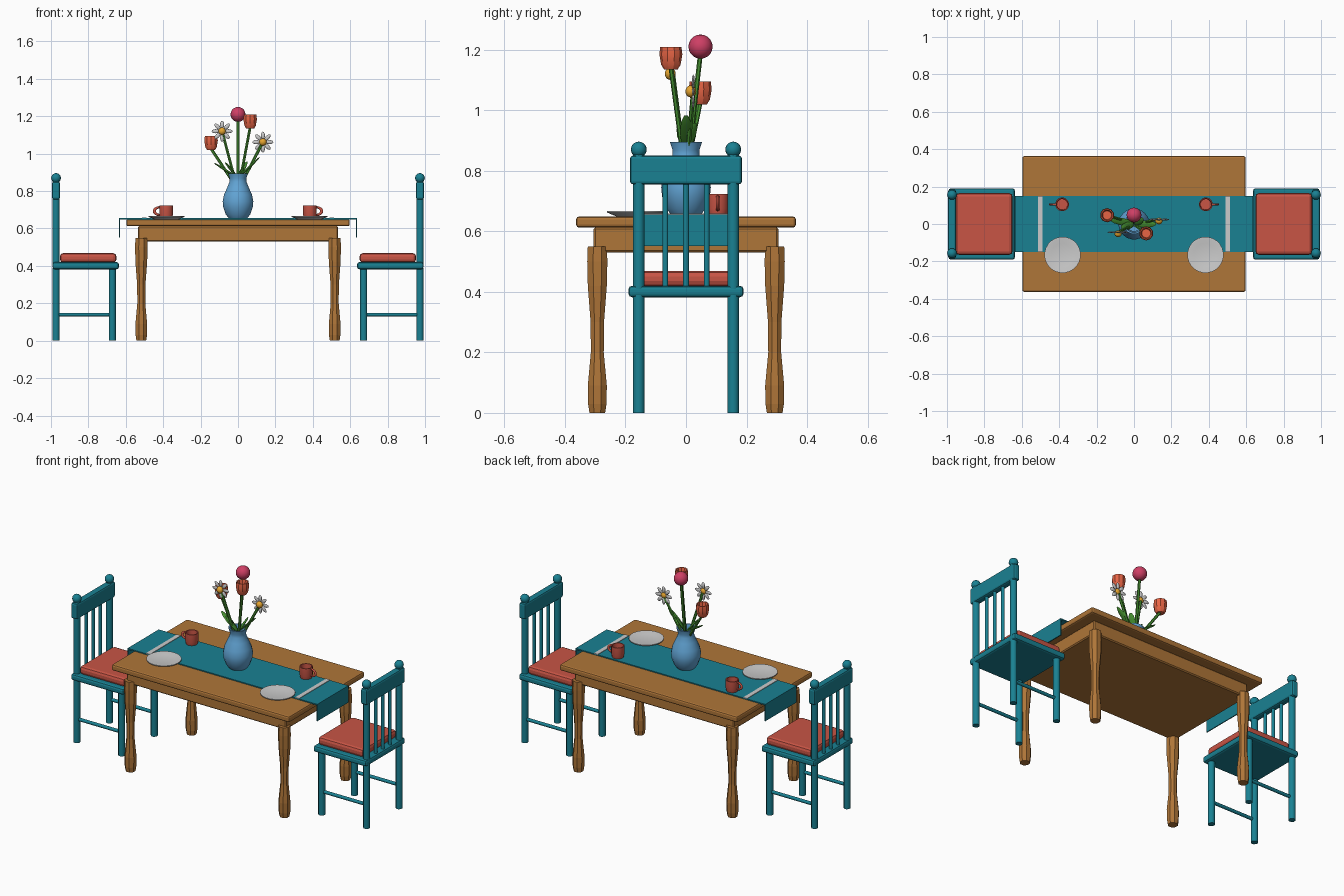
import bpy, bmesh
from math import pi, cos, sin, radians
from mathutils import Vector, Matrix

if "Cube" in bpy.data.objects:
    bpy.data.objects.remove(bpy.data.objects["Cube"])


def material(name, rgb):
    m = bpy.data.materials.new(name)
    m.diffuse_color = (*rgb, 1)
    m.use_nodes = True
    m.node_tree.nodes["Principled BSDF"].inputs["Base Color"].default_value = m.diffuse_color
    return m


WOOD = material("wood", (0.43, 0.18, 0.04))
TEAL = material("teal", (0.01, 0.22, 0.29))
RED = material("red", (0.58, 0.09, 0.06))
BLUE = material("blue", (0.12, 0.37, 0.66))
CORAL = material("coral", (0.80, 0.13, 0.06))
PINK = material("pink", (0.62, 0.05, 0.13))
GREEN = material("green", (0.06, 0.28, 0.03))
YELLOW = material("yellow", (0.80, 0.38, 0.03))


def finish(name, bm, mat, smooth=0):
    bmesh.ops.recalc_face_normals(bm, faces=bm.faces)
    me = bpy.data.meshes.new(name)
    bm.to_mesh(me)
    bm.free()
    ob = bpy.data.objects.new(name, me)
    bpy.context.collection.objects.link(ob)
    if mat:
        me.materials.append(mat)
    if smooth:
        bpy.ops.object.select_all(action='DESELECT')
        ob.select_set(True)
        bpy.context.view_layer.objects.active = ob
        bpy.ops.object.shade_smooth_by_angle(angle=radians(smooth))
    return ob


def box(name, x, y, z, mat, bevel=0.0, segs=2):
    """Box from (min, max) pairs."""
    lo, hi = Vector((x[0], y[0], z[0])), Vector((x[1], y[1], z[1]))
    bm = bmesh.new()
    bmesh.ops.create_cube(bm, size=1)
    for v in bm.verts:
        v.co = (lo + hi) / 2 + v.co * (hi - lo)
    if bevel:
        bmesh.ops.bevel(bm, geom=bm.edges[:], offset=bevel, segments=segs,
                        profile=0.5, affect='EDGES')
    return finish(name, bm, mat)


def lathe(name, profile, mat, matrix, sides=12, smooth=0):
    """Spin (radius, height) points around local z and cap both ends."""
    bm = bmesh.new()
    rings = [[bm.verts.new((r * cos(2 * pi * (i + .5) / sides), r * sin(2 * pi * (i + .5) / sides), h))
              for i in range(sides)] for r, h in profile]
    for a, b in zip(rings, rings[1:]):
        for i in range(sides):
            j = (i + 1) % sides
            bm.faces.new((a[i], a[j], b[j], b[i]))
    bm.faces.new(rings[0])
    bm.faces.new(rings[-1])
    bm.transform(matrix)
    return finish(name, bm, mat, smooth)


def at(x, y, z):
    return Matrix.Translation((x, y, z))


def rod(name, a, b, r, mat, sides=8):
    a, b = Vector(a), Vector(b)
    rot = (b - a).to_track_quat('Z', 'Y').to_matrix().to_4x4()
    return lathe(name, [(r, 0), (r, (b - a).length)], mat, Matrix.Translation(a) @ rot, sides, 50)


def ball(name, matrix, scale, mat, u=16, v=10):
    bm = bmesh.new()
    bmesh.ops.create_uvsphere(bm, u_segments=u, v_segments=v, radius=1)
    bm.transform(matrix @ Matrix.Diagonal((*scale, 1)))
    return finish(name, bm, mat, 45)


# Table
box("table_top", (-.597, .597), (-.363, .363), (.612, .649), WOOD, .01)
box("table_apron", (-.535, .535), (-.305, .305), (.53, .613), WOOD, .006, 1)
LEG = [(.028, 0), (.033, .03), (.034, .09), (.023, .2), (.024, .3), (.034, .42), (.036, .5), (.034, .55)]
for sx in (-1, 1):
    for sy in (-1, 1):
        lathe("table_leg", LEG, WOOD, at(sx * .517, sy * .293, 0), 8)

# Table runner with hanging ends and pale stripes
box("runner", (-.637, .637), (-.149, .149), (.648, .655), TEAL)
for s in (-1, 1):
    box("runner_drop", sorted((s * .631, s * .637)), (-.149, .149), (.552, .655), TEAL)
    box("runner_stripe", sorted((s * .488, s * .514)), (-.149, .149), (.654, .658), None)

# Place settings
for s in (-1, 1):
    lathe("plate", [(.065, .649), (.097, .662), (.097, .667), (.088, .667), (.062, .661)],
          None, at(s * .382, -.165, 0), 24, 30)
    lathe("cup", [(.032, .655), (.037, .675), (.037, .723), (.031, .723), (.029, .668)],
          RED, at(s * .384, .105, 0), 16, 40)
    # Cup handle: half ring on the outer side
    bm = bmesh.new()
    n, m = 9, 6
    rings = []
    for i in range(n):
        t = -pi / 2 + pi * i / (n - 1)
        ring = []
        for k in range(m):
            q = 2 * pi * k / m
            r = .021 + .006 * cos(q)
            ring.append(bm.verts.new((s * (.418 + 1.4 * r * cos(t)), .105 + .006 * sin(q), .693 + r * sin(t))))
        rings.append(ring)
    for a, b in zip(rings, rings[1:]):
        for k in range(m):
            bm.faces.new((a[k], a[(k + 1) % m], b[(k + 1) % m], b[k]))
    bm.faces.new(rings[0])
    bm.faces.new(rings[-1])
    finish("cup_handle", bm, RED, 60)

# Chairs, mirrored across x
for s in (-1, 1):
    def span(a, b):
        return sorted((s * a, s * b))
    box("chair_seat", span(.637, .992), (-.19, .19), (.382, .42), TEAL, .012)
    box("chair_cushion", span(.65, .952), (-.165, .165), (.418, .468), RED, .017)
    for sy in (-1, 1):
        y = sy * .156
        rod("chair_front_leg", (s * .672, y, 0), (s * .672, y, .39), .02, TEAL)
        rod("chair_back_leg", (s * .973, y, 0), (s * .973, y, .39), .02, TEAL)
        rod("chair_back_post", (s * .973, y, .41), (s * .973, y, .86), .02, TEAL)
        rod("chair_stretcher", (s * .672, y, .14), (s * .973, y, .14), .01, TEAL)
        ball("chair_finial", at(s * .973, y, .87), (.026, .026, .026), TEAL)
    box("chair_back_rail", span(.952, .994), (-.185, .185), (.755, .85), TEAL, .01)
    for y in (-.068, 0, .068):
        rod("chair_spindle", (s * .973, y, .41), (s * .973, y, .758), .01, TEAL)

# Vase
lathe("vase", [(.05, .655), (.066, .675), (.08, .715), (.083, .745), (.076, .78), (.058, .82), (.046, .85),
               (.045, .868), (.054, .895), (.046, .895), (.038, .865), (.045, .82)],
      BLUE, at(0, 0, 0), 20, 40)


# Flowers
def stem(top):
    top = Vector(top)
    base = Vector((top.x * .1, top.y * .15, .83))
    rod("stem", base, top, .008, GREEN, 6)


def tulip(x, y, z):
    stem((x, y, z - .03))
    lathe("tulip", [(.022, -.038), (.032, -.022), (.038, .012), (.035, .037), (.029, .037), (.024, .01)],
          CORAL, at(x, y, z), 10, 30)


def daisy(x, y, z):
    stem((x, y + .004, z))
    ball("daisy_centre", at(x, y - .004, z), (.02, .018, .02), YELLOW, 12, 8)
    for k in range(8):
        m = at(x, y + .004, z) @ Matrix.Rotation(k * pi / 4, 4, 'Y') @ at(.035, 0, 0)
        ball("daisy_petal", m, (.021, .005, .011), None, 8, 6)


tulip(.065, -.05, 1.172)
tulip(-.144, .047, 1.057)
daisy(-.085, -.048, 1.12)
daisy(.133, .02, 1.062)
stem((0, .048, 1.19))
ball("pompom_flower", at(0, .048, 1.21), (.04, .04, .04), PINK)

# Leaves: flattened ellipsoids leaning out of the vase
for tip in ((-.13, .025, .952), (.12, .0, .985), (.05, .03, .96), (-.07, -.02, .955)):
    a, b = Vector((0, 0, .87)), Vector(tip)
    rot = (b - a).to_track_quat('X', 'Z').to_matrix().to_4x4()
    ball("leaf", Matrix.Translation((a + b) / 2) @ rot, ((b - a).length / 2, .02, .006), GREEN, 10, 6)
